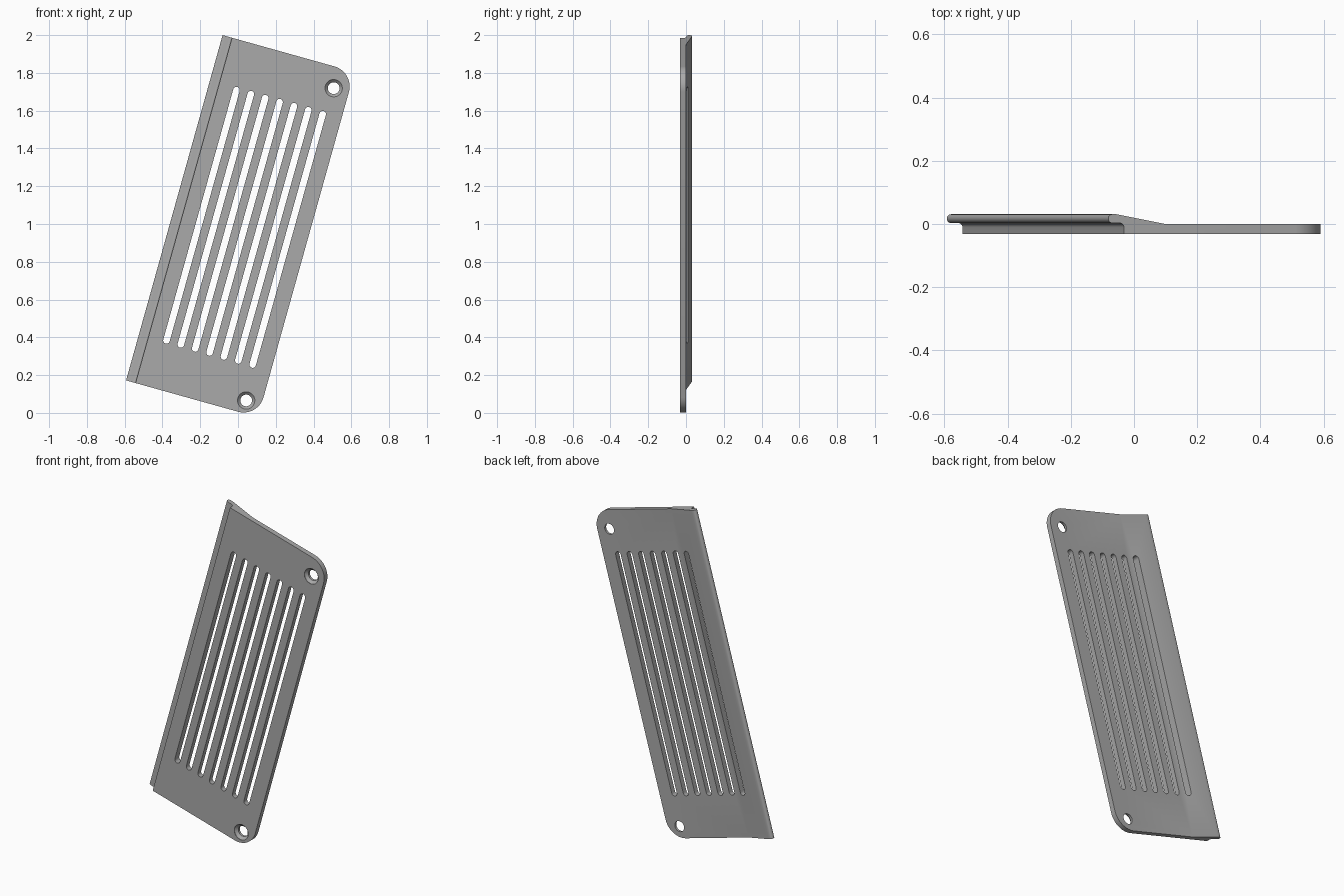
import bpy, bmesh
from math import sin, cos, pi, radians
from mathutils import Matrix, Vector

cube = bpy.data.objects.get("Cube")
if cube:
    bpy.data.objects.remove(cube, do_unlink=True)

TILT = radians(15.62)
LEFT, RIGHT = -0.617, 0.108          # across the plate
BOTTOM, TOP = 0.006, 1.904           # along the plate
FRONT, BACK, LIP = -0.031, 0.0, 0.031

grey = bpy.data.materials.new("satin_grey")
grey.use_nodes = True
colour = (0.4, 0.4, 0.4, 1)
grey.diffuse_color = colour
grey.node_tree.nodes["Principled BSDF"].inputs["Base Color"].default_value = colour


def arc(cx, cy, r, start, end, n):
    angles = [radians(start + (end - start) * i / n) for i in range(n + 1)]
    return [(cx + r * cos(t), cy + r * sin(t)) for t in angles]


def prism(bm, points, axis, start, length):
    """Extrude a closed outline along 'y' or 'z'."""
    if axis == "z":
        verts = [bm.verts.new((a, b, start)) for a, b in points]
        step = Vector((0, 0, length))
    else:
        verts = [bm.verts.new((a, start, b)) for a, b in points]
        step = Vector((0, length, 0))
    face = bm.faces.new(verts)
    top = bmesh.ops.extrude_face_region(bm, geom=[face])["geom"]
    moved = [g for g in top if isinstance(g, bmesh.types.BMVert)]
    bmesh.ops.translate(bm, verts=moved, vec=step)


def make_object(name, bm):
    bmesh.ops.recalc_face_normals(bm, faces=bm.faces[:])
    mesh = bpy.data.meshes.new(name)
    bm.to_mesh(mesh)
    bm.free()
    mesh.materials.append(grey)
    obj = bpy.data.objects.new(name, mesh)
    bpy.context.collection.objects.link(obj)
    return obj


# Plate with a raised, round-nosed lip along its left side
nose = 0.014
fillet = 0.014
step_u = LEFT + 0.052
profile = [(RIGHT, FRONT), (RIGHT, BACK), (-0.43, BACK), (LEFT + 0.026, LIP)]
profile += arc(LEFT + nose, LIP - nose, nose, 90, 270, 10)
profile += arc(step_u - fillet, LIP - 2 * nose - fillet, fillet, 90, 0, 6)
profile += [(step_u, FRONT)]
bm = bmesh.new()
prism(bm, profile, "z", BOTTOM, TOP - BOTTOM)

# Round the two right-hand corners
corners = [e for e in bm.edges
           if all(abs(v.co.x - RIGHT) < 1e-4 for v in e.verts)
           and abs(e.verts[0].co.z - e.verts[1].co.z) < 1e-4]
bmesh.ops.bevel(bm, geom=corners, offset=0.11, segments=14, profile=0.5,
                affect='EDGES')
plate = make_object("vent_plate", bm)

# Seven long slots with rounded ends
bm = bmesh.new()
half = 0.0175
for i in range(7):
    u = -0.468 + i * 0.079
    outline = arc(u, 1.661 - half, half, 0, 180, 10)
    outline += arc(u, 0.25 + half, half, 180, 360, 10)
    prism(bm, outline, "y", -0.1, 0.2)
slots = make_object("slot_cutter", bm)

# Two screw holes, countersunk from the front
holes = []
for label, u, v in (("lower", 0.024, 0.075), ("upper", 0.025, 1.792)):
    bm = bmesh.new()
    rings = []
    for y, r in ((-0.06, 0.046), (FRONT + 0.002, 0.046), (FRONT + 0.017, 0.031),
                 (0.06, 0.031)):
        rings.append([bm.verts.new((a, y, b)) for a, b in arc(u, v, r, 0, 360, 32)[:-1]])
    for low, high in zip(rings, rings[1:]):
        for i in range(32):
            j = (i + 1) % 32
            bm.faces.new((low[i], low[j], high[j], high[i]))
    bm.faces.new(rings[0])
    bm.faces.new(rings[-1])
    holes.append(make_object(label + "_screw_hole_cutter", bm))

# Cut the openings, then drop the cutters
bpy.context.view_layer.objects.active = plate
for cutter in [slots] + holes:
    cutter.hide_render = True
    mod = plate.modifiers.new("cut", 'BOOLEAN')
    mod.operation = 'DIFFERENCE'
    mod.solver = 'EXACT'
    mod.object = cutter
    bpy.ops.object.modifier_apply(modifier=mod.name)
    bpy.data.objects.remove(cutter, do_unlink=True)

# Lean the plate and smooth its curved parts
plate.data.transform(Matrix.Rotation(TILT, 4, 'Y'))
bpy.ops.object.select_all(action='DESELECT')
plate.select_set(True)
bpy.ops.object.shade_smooth_by_angle(angle=radians(25))
